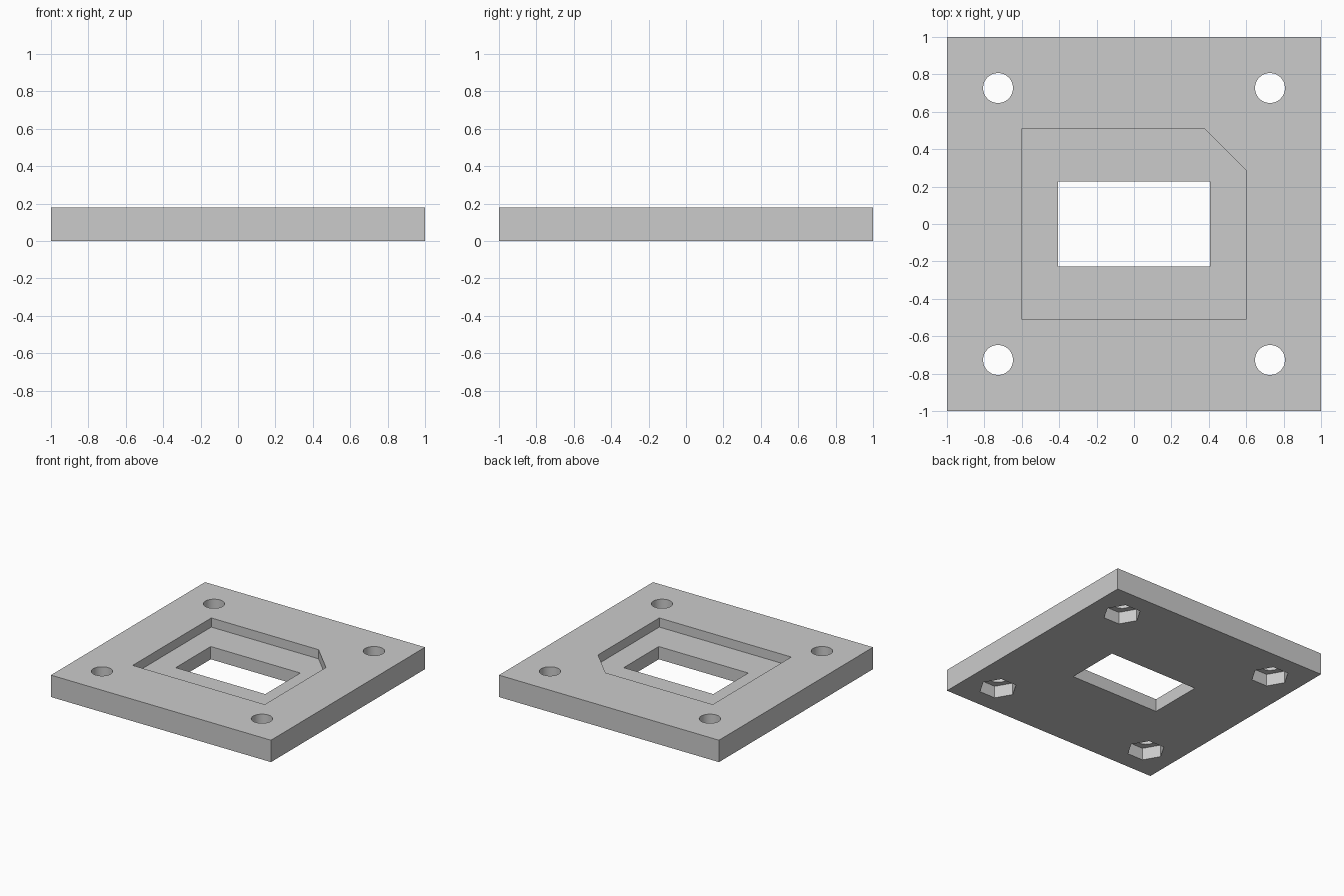
import bpy
import bmesh
from math import cos, sin, tau

cube = bpy.data.objects.get("Cube")
if cube:
    bpy.data.objects.remove(cube, do_unlink=True)

HEIGHT = 0.18
RECESS_FLOOR = 0.105
NUT_DEPTH = 0.1
HOLE = 0.727

grey = bpy.data.materials.new("plain_grey")
grey.use_nodes = True
colour = (0.6, 0.6, 0.6, 1)
grey.diffuse_color = colour
grey.node_tree.nodes["Principled BSDF"].inputs["Base Color"].default_value = colour


def prism(name, outline, bottom, top):
    """Extrude a flat outline from bottom to top."""
    bm = bmesh.new()
    face = bm.faces.new([bm.verts.new((x, y, bottom)) for x, y in outline])
    grown = bmesh.ops.extrude_face_region(bm, geom=[face])["geom"]
    verts = [v for v in grown if isinstance(v, bmesh.types.BMVert)]
    bmesh.ops.translate(bm, verts=verts, vec=(0, 0, top - bottom))
    bmesh.ops.recalc_face_normals(bm, faces=bm.faces)
    mesh = bpy.data.meshes.new(name)
    bm.to_mesh(mesh)
    bm.free()
    mesh.materials.append(grey)
    obj = bpy.data.objects.new(name, mesh)
    bpy.context.collection.objects.link(obj)
    return obj


def rectangle(x, y):
    return [(-x, -y), (x, -y), (x, y), (-x, y)]


def polygon(cx, cy, radius, sides):
    return [(cx + radius * cos(tau * i / sides), cy + radius * sin(tau * i / sides))
            for i in range(sides)]


plate = prism("mounting_plate", rectangle(1, 1), 0, HEIGHT)

# Stepped recess with one clipped corner, and the window through its floor
recess = [(-0.6, -0.51), (0.6, -0.51), (0.6, 0.285), (0.375, 0.51), (-0.6, 0.51)]
cutters = [
    prism("recess_cutter", recess, RECESS_FLOOR, HEIGHT + 0.1),
    prism("window_cutter", rectangle(0.407, 0.227), -0.1, HEIGHT + 0.1),
]

# Corner bolt holes with hexagonal nut pockets underneath
for x in (-HOLE, HOLE):
    for y in (-HOLE, HOLE):
        cutters.append(prism("bolt_hole_cutter", polygon(x, y, 0.08, 48), -0.1, HEIGHT + 0.1))
        cutters.append(prism("nut_pocket_cutter", polygon(x, y, 0.144, 6), -0.1, NUT_DEPTH))

for cutter in cutters:
    cutter.hide_render = True
    cut = plate.modifiers.new(cutter.name, "BOOLEAN")
    cut.operation = "DIFFERENCE"
    cut.solver = "EXACT"
    cut.object = cutter

# Bake the cuts and discard the cutters
bpy.context.view_layer.update()
result = plate.evaluated_get(bpy.context.evaluated_depsgraph_get())
baked = bpy.data.meshes.new_from_object(result)
plate.modifiers.clear()
plate.data = baked
baked.name = "mounting_plate"
for cutter in cutters:
    bpy.data.objects.remove(cutter, do_unlink=True)

# Round hole walls, crisp edges
bpy.ops.object.select_all(action="DESELECT")
plate.select_set(True)
bpy.context.view_layer.objects.active = plate
bpy.ops.object.shade_smooth_by_angle()
